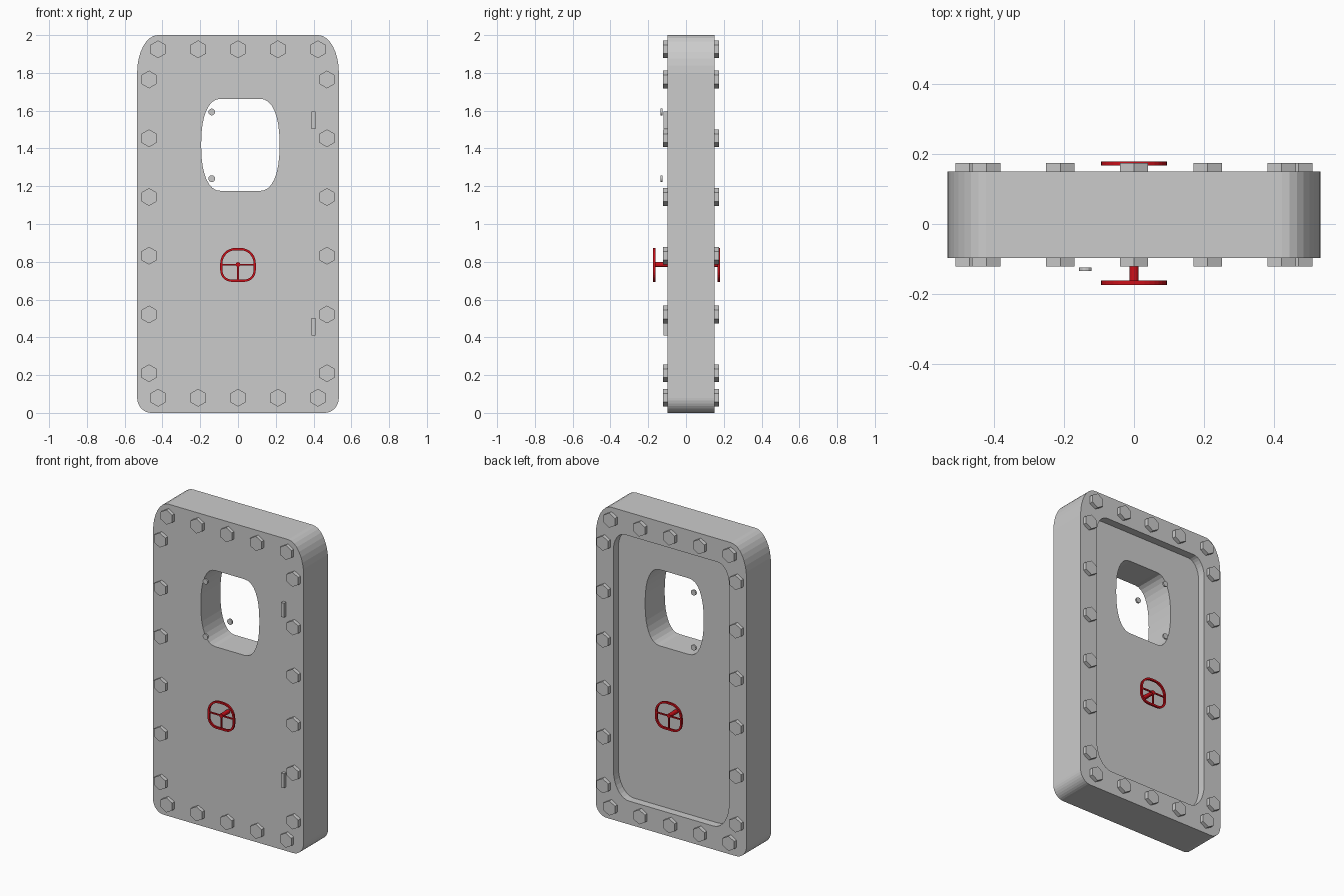
import bpy, bmesh
from math import sin, cos, pi

if "Cube" in bpy.data.objects:
    bpy.data.objects.remove(bpy.data.objects["Cube"])

red = bpy.data.materials.new("red_paint")
red.diffuse_color = (0.6, 0.005, 0.01, 1)
red.use_nodes = True
red.node_tree.nodes["Principled BSDF"].inputs["Base Color"].default_value = red.diffuse_color


def rounded(x0, x1, z0, z1, top, bottom, n=2.0, segs=8):
    """Outline in x/z with elliptical corners (rx, rz), counter-clockwise seen from the front."""
    pts = []
    corners = [(x1, z1, 1, 1, top), (x0, z1, -1, 1, top),
               (x0, z0, -1, -1, bottom), (x1, z0, 1, -1, bottom)]
    for k, (x, z, sx, sz, (rx, rz)) in enumerate(corners):
        for i in range(segs + 1):
            a = k * pi / 2 + i / segs * pi / 2
            c, s = abs(cos(a)) ** (2 / n), abs(sin(a)) ** (2 / n)
            pts.append((x - sx * rx * (1 - c), z - sz * rz * (1 - s)))
    return pts


def ring(name, outer, inner, y0, y1, mat=None):
    """Solid between two matching outlines, from y0 (front) to y1 (back)."""
    bm = bmesh.new()
    loops = [[bm.verts.new((x, y, z)) for x, z in pts]
             for pts, y in ((outer, y0), (inner, y0), (inner, y1), (outer, y1))]
    n = len(outer)
    for a, b in zip(loops, loops[1:] + loops[:1]):
        for i in range(n):
            j = (i + 1) % n
            bm.faces.new((a[i], a[j], b[j], b[i]))
    bmesh.ops.recalc_face_normals(bm, faces=bm.faces)
    me = bpy.data.meshes.new(name)
    bm.to_mesh(me)
    bm.free()
    ob = bpy.data.objects.new(name, me)
    bpy.context.collection.objects.link(ob)
    if mat:
        me.materials.append(mat)
    return ob


def rod(name, x, z, y0, y1, r, sides, mat=None):
    """Cylinder along y."""
    bpy.ops.mesh.primitive_cylinder_add(vertices=sides, radius=r, depth=y1 - y0,
                                        location=(x, (y0 + y1) / 2, z), rotation=(pi / 2, 0, 0))
    ob = bpy.context.object
    ob.name = name
    if mat:
        ob.data.materials.append(mat)


def box(name, x0, x1, y0, y1, z0, z1, mat=None):
    bpy.ops.mesh.primitive_cube_add(size=1, location=((x0 + x1) / 2, (y0 + y1) / 2, (z0 + z1) / 2))
    ob = bpy.context.object
    ob.name = name
    ob.scale = (x1 - x0, y1 - y0, z1 - z0)
    if mat:
        ob.data.materials.append(mat)


FRONT, BACK, DOOR_BACK = -0.098, 0.15, 0.1

# Frame and the door panel set flush with its front, recessed at the back
opening = rounded(-0.41, 0.41, 0.15, 1.85, (0.08, 0.12), (0.11, 0.17))
ring("door_frame", rounded(-0.534, 0.534, 0, 2, (0.11, 0.2), (0.075, 0.08)), opening, FRONT, BACK)
window = rounded(-0.195, 0.22, 1.175, 1.663, (0.105, 0.24), (0.105, 0.24), n=2.3)
ring("door_panel", opening, window, FRONT, DOOR_BACK)

# Hexagonal bolt heads on both faces of the frame
spots = [(x, z) for z in (0.08, 1.925) for x in (-0.423, -0.211, 0, 0.211, 0.423)]
spots += [(x, 0.21 + 0.311 * i) for x in (-0.471, 0.471) for i in range(6)]
for x, z in spots:
    rod("bolt_front", x, z, -0.121, FRONT + 0.002, 0.047, 6)
    rod("bolt_back", x, z, BACK - 0.002, 0.174, 0.047, 6)

# Hinge bars and small window studs
for z in (0.457, 1.55):
    box("hinge", 0.39, 0.41, -0.12, FRONT + 0.002, z - 0.046, z + 0.046)
for z in (1.24, 1.593):
    rod("window_stud_front", -0.139, z, -0.134, -0.124, 0.018, 12)
    rod("window_stud_back", -0.139, z, 0.114, 0.124, 0.018, 12)

# Hand wheels: rim, three spokes and stem on each side
HUB = 0.785
for side, y0, y1, stem in (("front", -0.174, -0.162, (-0.172, FRONT + 0.002)),
                           ("back", 0.167, 0.179, (DOOR_BACK - 0.002, 0.177))):
    rim = rounded(-0.094, 0.094, 0.694, 0.873, (0.08, 0.08), (0.06, 0.06))
    hole = rounded(-0.082, 0.082, 0.706, 0.861, (0.068, 0.068), (0.048, 0.048))
    ring("wheel_rim_" + side, rim, hole, y0, y1, red)
    ya, yb = y0 + 0.002, y1 - 0.002
    box("wheel_cross_spoke_" + side, -0.086, 0.086, ya, yb, HUB - 0.004, HUB + 0.004, red)
    box("wheel_lower_spoke_" + side, -0.004, 0.004, ya, yb, 0.70, HUB, red)
    rod("wheel_stem_" + side, 0, HUB, *stem, 0.013, 12, red)
